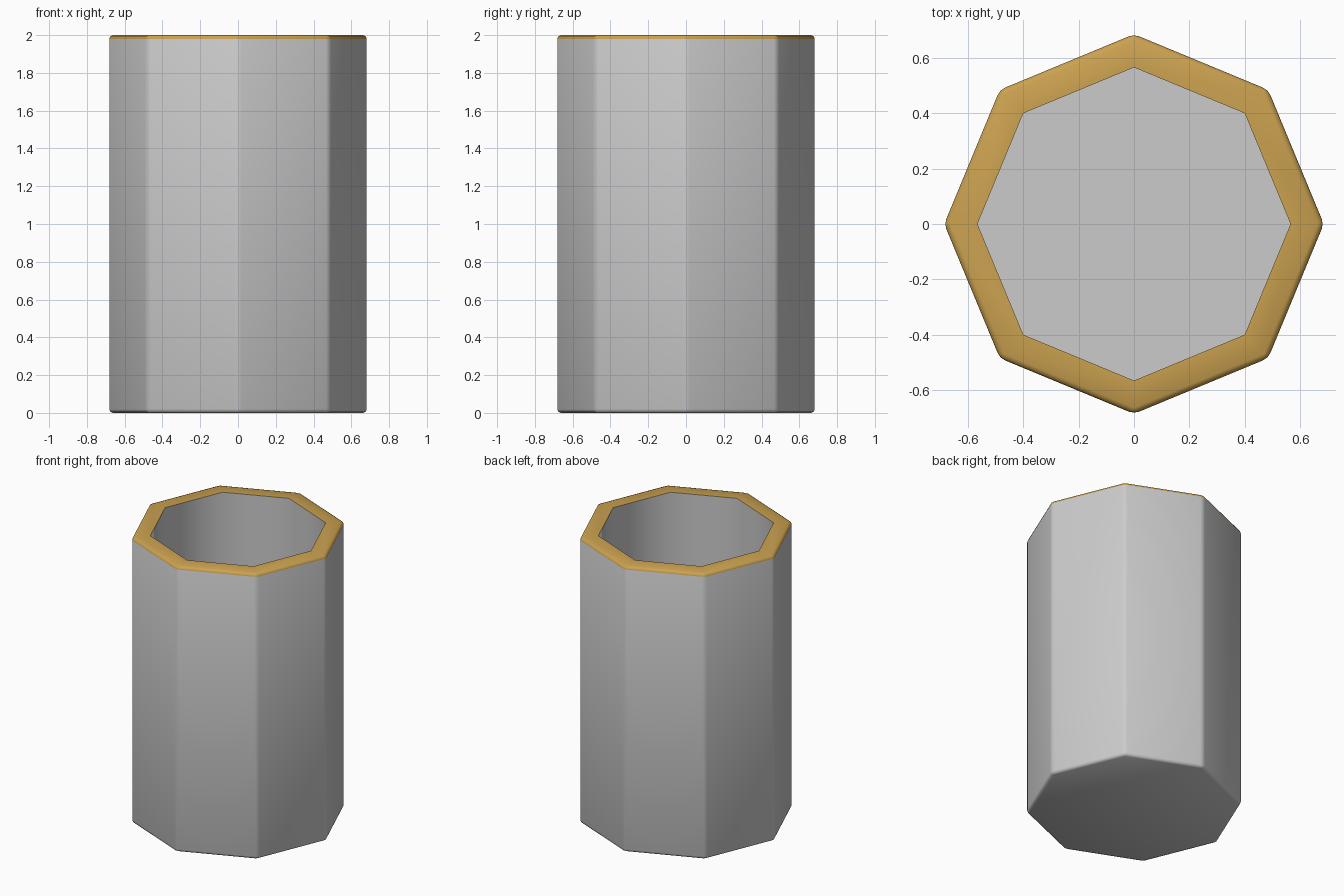
import bpy, bmesh, math

if "Cube" in bpy.data.objects:
    bpy.data.objects.remove(bpy.data.objects["Cube"])

SIDES, HEIGHT = 8, 2.0
R_OUT, R_IN, FLOOR, BEVEL = 0.685, 0.565, 0.11, 0.02


def ring(bm, r, z):
    return [bm.verts.new((r * math.cos(2 * math.pi * i / SIDES),
                          r * math.sin(2 * math.pi * i / SIDES), z)) for i in range(SIDES)]


def bridge(bm, a, b):
    for i in range(SIDES):
        j = (i + 1) % SIDES
        bm.faces.new((a[i], a[j], b[j], b[i]))


# Hollow eight-sided cup body
bm = bmesh.new()
rings = [ring(bm, R_OUT, 0), ring(bm, R_OUT, HEIGHT),
         ring(bm, R_IN, HEIGHT), ring(bm, R_IN, FLOOR)]
for a, b in zip(rings, rings[1:]):
    bridge(bm, a, b)
bm.faces.new(rings[0][::-1])
bm.faces.new(rings[3])

# Soften every outer edge: base, corners and rim
outer = set(rings[0] + rings[1])
edges = [e for e in bm.edges if all(v in outer for v in e.verts)]
bmesh.ops.bevel(bm, geom=edges, offset=BEVEL, offset_type='OFFSET',
                segments=2, profile=0.5, affect='EDGES')
bmesh.ops.recalc_face_normals(bm, faces=bm.faces[:])

# Golden rim faces
for f in bm.faces:
    if min(v.co.z for v in f.verts) > HEIGHT - BEVEL * 1.5:
        f.material_index = 1

mesh = bpy.data.meshes.new("cup")
bm.to_mesh(mesh)
bm.free()
body = bpy.data.materials.new("body_grey")
gold = bpy.data.materials.new("rim_gold")
gold.diffuse_color = (0.6, 0.36, 0.08, 1)
gold.use_nodes = True
gold.node_tree.nodes["Principled BSDF"].inputs["Base Color"].default_value = gold.diffuse_color
mesh.materials.append(body)
mesh.materials.append(gold)

cup = bpy.data.objects.new("cup", mesh)
bpy.context.collection.objects.link(cup)
bpy.context.view_layer.objects.active = cup
cup.select_set(True)
bpy.ops.object.shade_smooth_by_angle(angle=math.radians(50))
